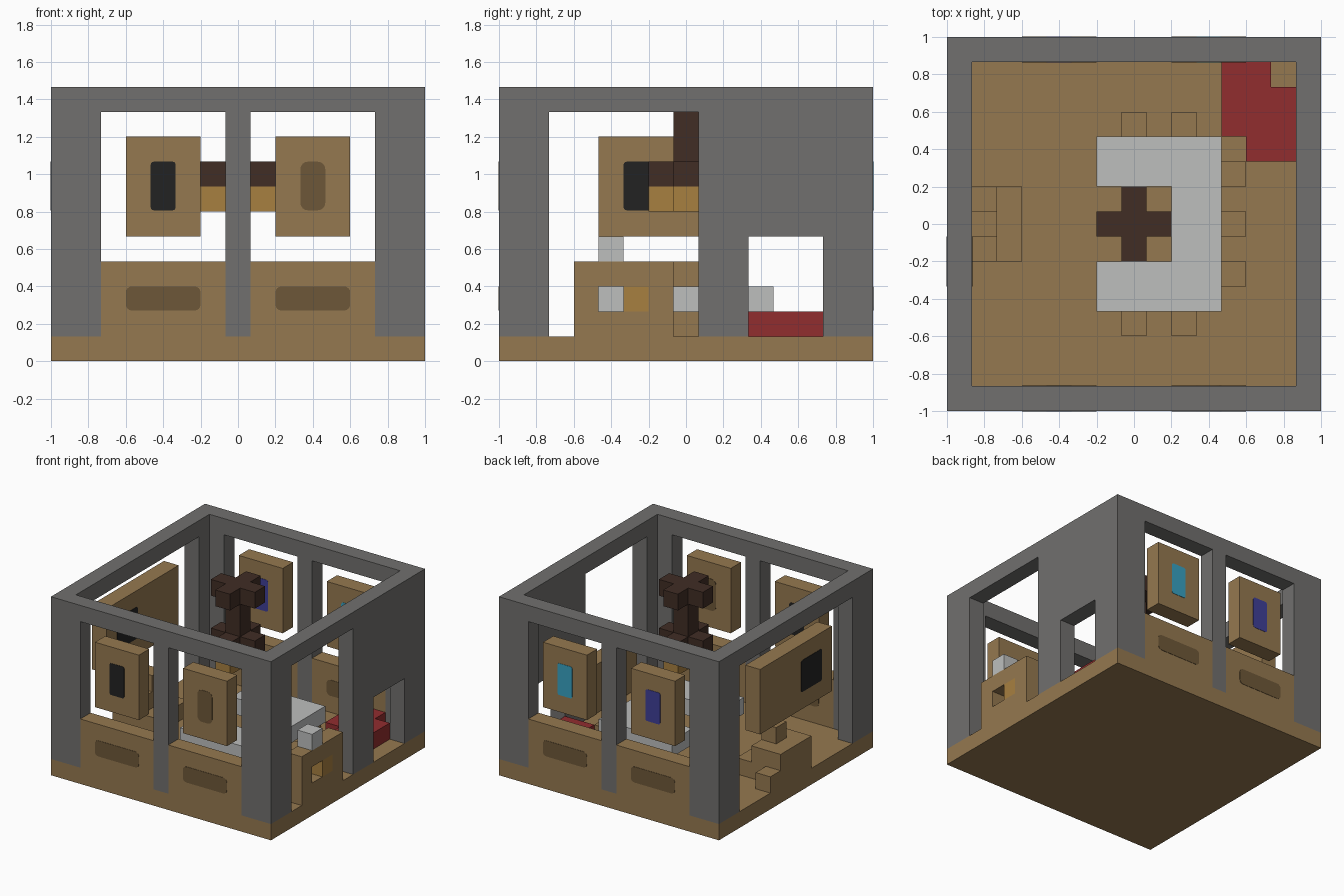
import bpy, bmesh, math
from mathutils import Vector

if "Cube" in bpy.data.objects:
    bpy.data.objects.remove(bpy.data.objects["Cube"], do_unlink=True)

U = 2 / 15  # one grid cell; parts are placed in cell coordinates


def material(name, rgb):
    m = bpy.data.materials.new(name)
    m.use_nodes = True
    m.diffuse_color = (*rgb, 1)
    m.node_tree.nodes["Principled BSDF"].inputs["Base Color"].default_value = (*rgb, 1)
    return m


BROWN = material("tan_brown", (.30, .19, .08))
TRIM = material("trim_brown", (.155, .097, .04))
GREY = material("wall_grey", (.165, .162, .157))
LIGHT = material("light_grey", (.51, .52, .515))
RED = material("red", (.285, .026, .028))
DARK = material("dark_brown", (.052, .026, .018))
ORANGE = material("amber", (.39, .215, .051))
BLACK = material("black", (.016, .016, .016))
TEAL = material("teal", (.04, .36, .54))
BLUE = material("blue", (.05, .05, .31))


def prism(name, mat, outline, lo, hi, axis="z"):
    """Extrude a 2D outline, in cells, between lo and hi along an axis."""
    def place(a, b, c):
        x, y, z = {"x": (c, a, b), "y": (a, c, b), "z": (a, b, c)}[axis]
        return Vector((x * U - 1, y * U - 1, z * U))
    bm = bmesh.new()
    face = bm.faces.new([bm.verts.new(place(a, b, lo)) for a, b in outline])
    top = bmesh.ops.extrude_face_region(bm, geom=[face])["geom"]
    shift = place(0, 0, hi) - place(0, 0, lo)
    bmesh.ops.translate(bm, vec=shift, verts=[v for v in top if isinstance(v, bmesh.types.BMVert)])
    bmesh.ops.recalc_face_normals(bm, faces=bm.faces)
    mesh = bpy.data.meshes.new(name)
    bm.to_mesh(mesh)
    bm.free()
    mesh.materials.append(mat)
    ob = bpy.data.objects.new(name, mesh)
    bpy.context.collection.objects.link(ob)
    return ob


def box(name, mat, x, y, z):
    return prism(name, mat, [(x[0], y[0]), (x[1], y[0]), (x[1], y[1]), (x[0], y[1])], *z)


def plates(name, mat, a, b, wall, axis, r):
    """Thin rounded plates on both faces of a wall one cell thick."""
    outline = []
    corners = [(a[1] - r, b[1] - r), (a[0] + r, b[1] - r), (a[0] + r, b[0] + r), (a[1] - r, b[0] + r)]
    for q, (ca, cb) in enumerate(corners):
        for s in range(5):
            t = (q + s / 4) * math.pi / 2
            outline.append((ca + r * math.cos(t), cb + r * math.sin(t)))
    for side, at in (("low", wall), ("high", wall + 1)):
        prism(f"{name}_{side}", mat, outline, at - .02, at + .02, axis)


# Floor and top beams
box("floor", BROWN, (0, 15), (0, 15), (0, 1))
for label, at in (("front", 0), ("back", 14)):
    box(f"{label}_beam", GREY, (0, 15), (at, at + 1), (10, 11))
for label, at in (("right", 0), ("left", 14)):
    box(f"{label}_beam", GREY, (at, at + 1), (1, 14), (10, 11))

# L-shaped corner posts
ell = [(0, 0), (2, 0), (2, 1), (1, 1), (1, 2), (0, 2)]
for label, fx, fy in (("front_right", 0, 0), ("front_left", 1, 0), ("back_right", 0, 1)):
    prism(f"{label}_post", GREY, [(15 - a if fx else a, 15 - b if fy else b) for a, b in ell], 1, 10)
box("back_left_post", GREY, (13, 14), (14, 15), (1, 10))

# Solid side wall with doorway
prism("doorway_wall", GREY,
      [(8, 1), (10, 1), (10, 5), (13, 5), (13, 1), (15, 1), (15, 10), (8, 10)], 14, 15, "x")

# Front and back walls: centre post, low walls, floating panels with plates
screens = {("front", 0): BLACK, ("front", 1): TRIM, ("back", 0): BLUE, ("back", 1): TEAL}
for label, at in (("front", 0), ("back", 14)):
    box(f"{label}_centre_post", GREY, (7, 8), (at, at + 1), (1, 10))
    for i, side in enumerate(("right", "left")):
        def span(a, b):
            return (15 - b, 15 - a) if i else (a, b)
        name = f"{label}_{side}"
        mat = screens[label, i]
        box(f"{name}_low_wall", BROWN, span(2, 7), (at, at + 1), (1, 4))
        box(f"{name}_panel", BROWN, span(3, 6), (at, at + 1), (5, 9))
        plates(f"{name}_wall_trim", TRIM, span(3, 6), (2.03, 3), at, "y", .25)
        plates(f"{name}_screen", mat, span(4, 5), (6.05, 8), at, "y", .3 if mat is TRIM else .12)

# Wide side panel with its screen
box("wide_panel", BROWN, (0, 1), (4, 11), (5, 9))
plates("wide_panel_screen", BLACK, (5, 7), (6.05, 8), 0, "x", .12)

# Side console with opening, amber block and light cube
box("console_base", BROWN, (14, 15), (3, 7), (1, 2))
box("console_top", BROWN, (14, 15), (3, 7), (3, 4))
box("console_front_end", BROWN, (14, 15), (3, 4), (2, 3))
box("console_back_end", BROWN, (14, 15), (6, 7), (2, 3))
box("console_amber_block", ORANGE, (14, 15), (5, 6), (2, 3))
box("console_light_cube", LIGHT, (14, 15), (4, 5), (4, 5))

# C-shaped table and stools
prism("table", LIGHT, [(6, 4), (11, 4), (11, 11), (6, 11), (6, 9), (9, 9), (9, 6), (6, 6)], 2, 3)
stools = [(7, 3), (9, 3), (7, 11), (9, 11), (11, 5), (11, 7), (11, 9)]
for n, (x, y) in enumerate(stools):
    box(f"stool_{n + 1}", BROWN, (x, x + 1), (y, y + 1), (1, 2))

# Hanging centrepiece
cross = [(6, 7), (7, 7), (7, 6), (8, 6), (8, 7), (9, 7), (9, 8), (8, 8), (8, 9), (7, 9), (7, 8), (6, 8)]
prism("hanging_lamp", ORANGE, cross, 6, 7)
prism("hanging_lower_cross", DARK, cross, 7, 8)
box("hanging_stem", DARK, (7, 8), (7, 8), (8, 10))
prism("hanging_upper_cross", DARK, cross, 10, 11)

# Corner couch
prism("couch", RED, [(11, 14), (13, 14), (13, 13), (14, 13), (14, 10), (12, 10), (12, 11), (11, 11)], 1, 2)

# Bench beside the open side
box("bench", BROWN, (0, 2), (6, 9), (1, 3))
box("bench_step", BROWN, (2, 3), (6, 9), (1, 2))
box("bench_cube", BROWN, (1, 2), (7, 8), (3, 4))
box("bench_side_step", BROWN, (0, 1), (9, 10), (1, 2))
